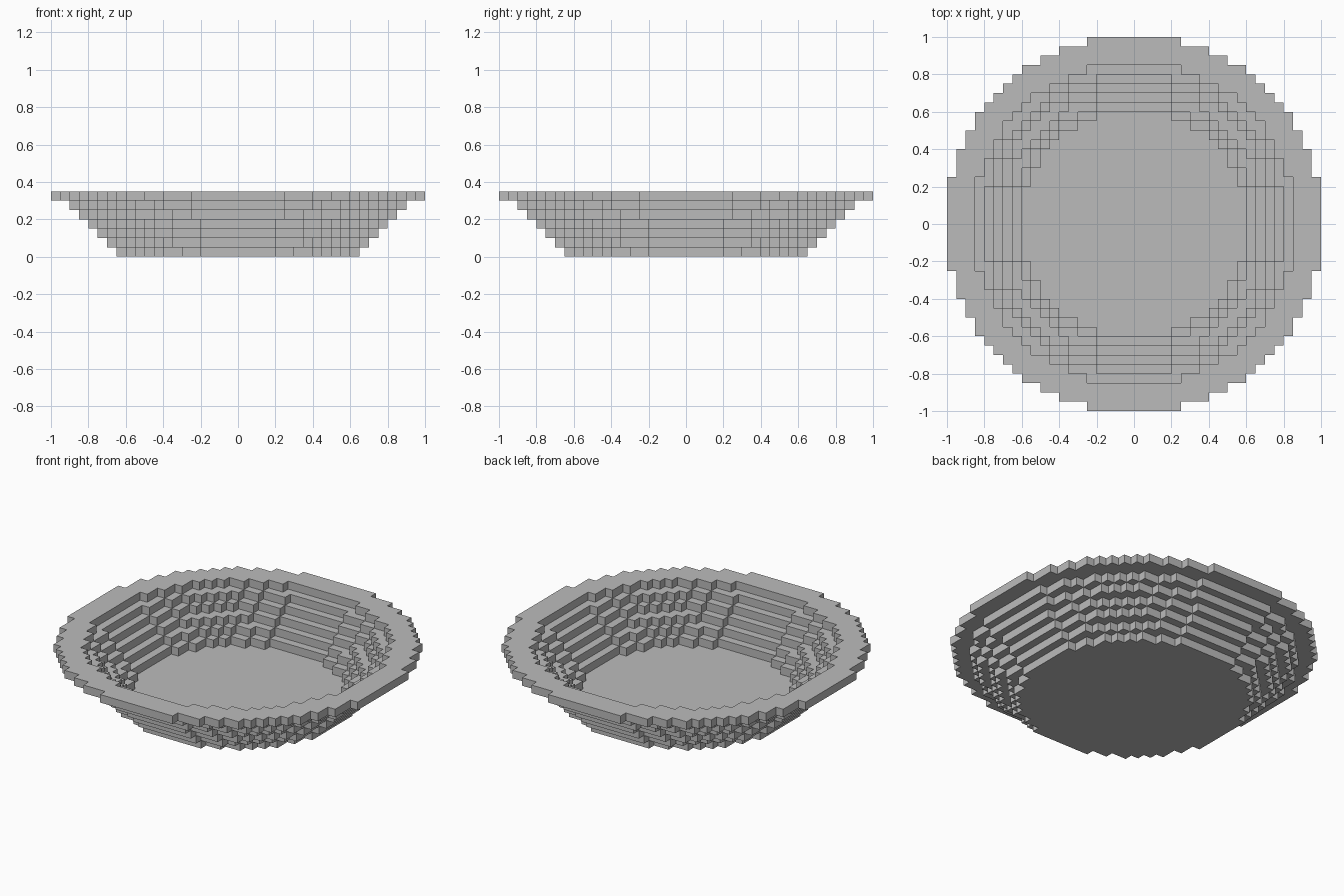
import bpy
import bmesh
import math

if "Cube" in bpy.data.objects:
    bpy.data.objects.remove(bpy.data.objects["Cube"], do_unlink=True)

CELL = 0.05                              # size of one block
OUTER = [13, 14, 15, 16, 17, 18, 20]     # outer radius of each layer, in blocks
INNER = [0, 12, 13, 14, 15, 16, 17]      # opening of each layer, 0 = solid floor


def half_width(radius, row):
    """Half width in blocks of a blocky disc at a row counted from the centre."""
    if row >= radius:
        return 0
    reach = (radius + 0.13) ** 2 - (row + 0.5) ** 2
    return max(0, math.floor(math.sqrt(max(reach, 0)) + 0.5))


def quad(bm, points, flip=False):
    if flip:
        points = points[::-1]
    bm.faces.new([bm.verts.new([c * CELL for c in p]) for p in points])


def wall(bm, radius, z, inward=False):
    """Upright stepped wall around a blocky disc, one layer tall."""
    corner = []
    for row in range(radius):
        w = half_width(radius, row)
        if not corner or corner[-1][0] != w:
            if corner:
                corner.append((corner[-1][0], row))
            corner.append((w, row))
    corner.append((corner[-1][0], radius))
    # mirror the quarter outline into a full loop
    right = [(x, -y) for x, y in corner[:0:-1]] + corner[1:]
    loop = right + [(-x, -y) for x, y in right]
    for (ax, ay), (bx, by) in zip(loop, loop[1:] + loop[:1]):
        quad(bm, [(ax, ay, z), (bx, by, z), (bx, by, z + 1), (ax, ay, z + 1)], inward)


def ledge(bm, outer, inner, z, up):
    """Flat stepped ring between two blocky discs, or a full disc if inner is 0."""
    for row in range(outer):
        wo = half_width(outer, row)
        wi = half_width(inner, row) if inner else 0
        if wo <= wi:
            continue
        spans = [(-wo, -wi), (wi, wo)] if wi else [(-wo, wo)]
        for a, b in spans:
            for y in (row, -row - 1):
                quad(bm, [(a, y, z), (b, y, z), (b, y + 1, z), (a, y + 1, z)], not up)


bm = bmesh.new()
top = len(OUTER)

# underside and floor
ledge(bm, OUTER[0], 0, 0, False)
ledge(bm, INNER[1], 0, 1, True)

# stepped outside and inside of the bowl
for z in range(top):
    wall(bm, OUTER[z], z)
    if z:
        wall(bm, INNER[z], z, True)
        ledge(bm, OUTER[z], OUTER[z - 1], z, False)
    if z > 1:
        ledge(bm, INNER[z], INNER[z - 1], z, True)

# wide flat rim
ledge(bm, OUTER[-1], INNER[-1], top, True)

bmesh.ops.remove_doubles(bm, verts=bm.verts, dist=0.0005)
mesh = bpy.data.meshes.new("stepped_bowl")
bm.to_mesh(mesh)
bm.free()

# single grey colour
grey = bpy.data.materials.new("plain grey")
grey.use_nodes = True
colour = (0.5, 0.5, 0.5, 1.0)
grey.diffuse_color = colour
grey.node_tree.nodes["Principled BSDF"].inputs["Base Color"].default_value = colour
mesh.materials.append(grey)

bowl = bpy.data.objects.new("stepped_bowl", mesh)
bpy.context.collection.objects.link(bowl)
